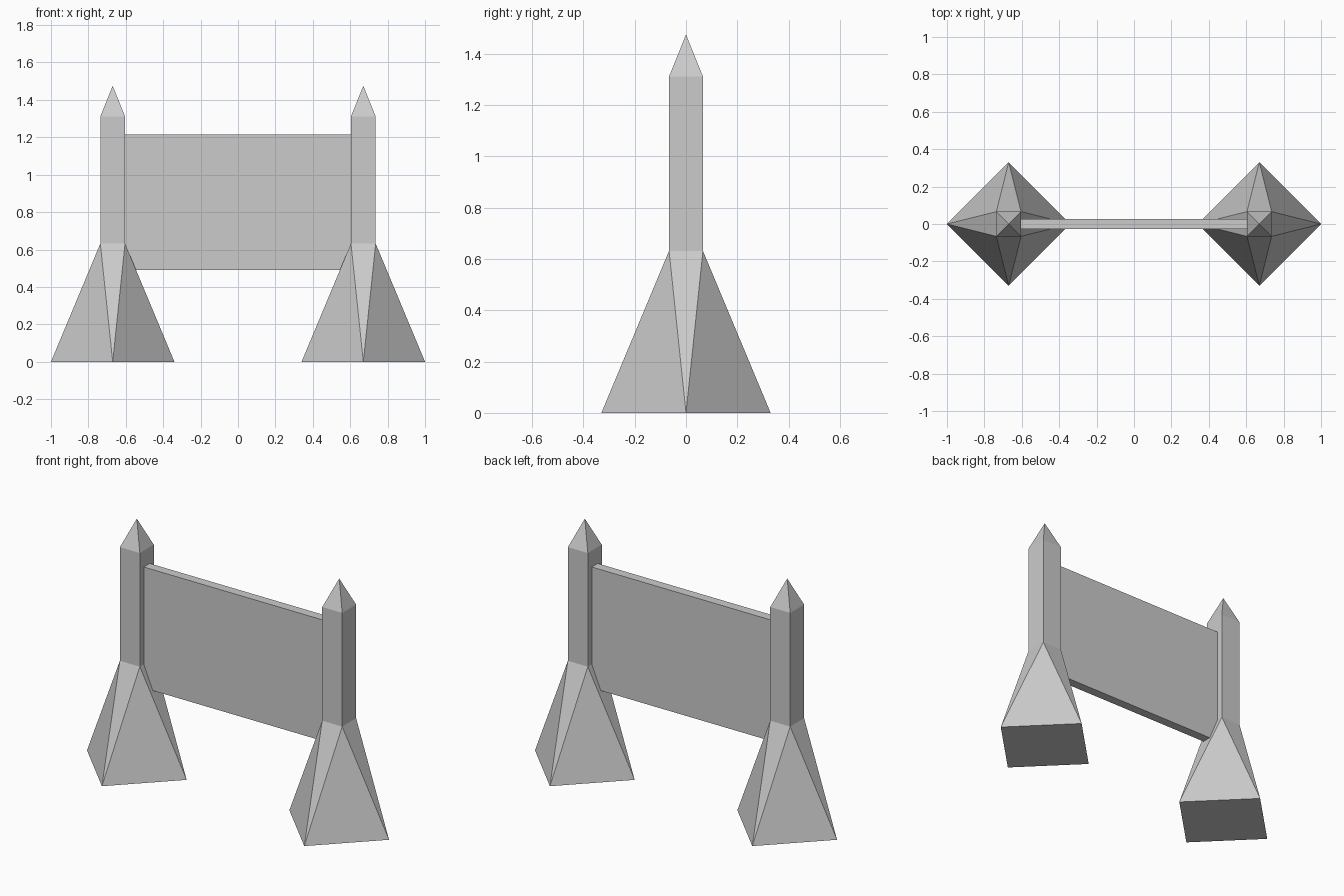
import bpy, bmesh
from math import cos, sin, pi

if "Cube" in bpy.data.objects:
    bpy.data.objects.remove(bpy.data.objects["Cube"])

POST_X = 0.67


def finish(name, bm):
    bmesh.ops.recalc_face_normals(bm, faces=bm.faces)
    mesh = bpy.data.meshes.new(name)
    bm.to_mesh(mesh)
    bm.free()
    obj = bpy.data.objects.new(name, mesh)
    bpy.context.collection.objects.link(obj)
    return obj


def ring(bm, cx, radius, z, turn):
    return [bm.verts.new((cx + radius * cos(turn + i * pi / 2),
                          radius * sin(turn + i * pi / 2), z)) for i in range(4)]


def post(name, cx):
    bm = bmesh.new()
    r = 0.066 * 2 ** 0.5
    foot = ring(bm, cx, 0.33, 0, 0)
    low = ring(bm, cx, r, 0.632, pi / 4)
    high = ring(bm, cx, r, 1.312, pi / 4)
    tip = bm.verts.new((cx, 0, 1.475))
    bm.faces.new(foot[::-1])
    for i in range(4):
        j = (i + 1) % 4
        # Flared foot: diamond base twisting into the square shaft
        bm.faces.new((foot[i], foot[j], low[i]))
        bm.faces.new((foot[j], low[j], low[i]))
        # Shaft and pointed cap
        bm.faces.new((low[i], low[j], high[j], high[i]))
        bm.faces.new((high[i], high[j], tip))
    return finish(name, bm)


# Posts
post("left_post", -POST_X)
post("right_post", POST_X)

# Panel hung between the posts
bm = bmesh.new()
bmesh.ops.create_cube(bm, size=1)
bmesh.ops.scale(bm, vec=(1.21, 0.056, 0.724), verts=bm.verts)
bmesh.ops.translate(bm, vec=(0, 0, 0.852), verts=bm.verts)
finish("panel", bm)
